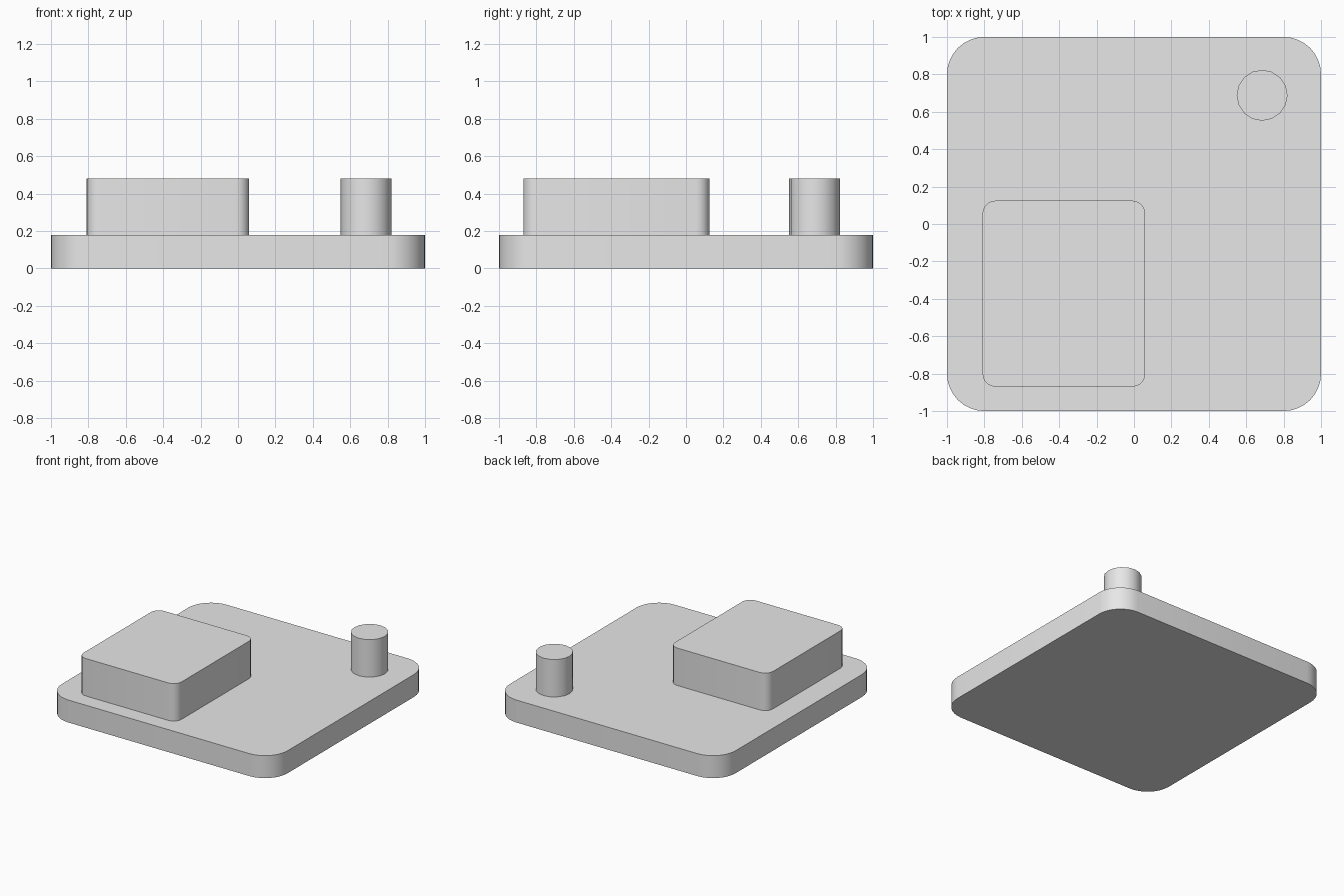
import bpy
import bmesh
from math import cos, sin, pi, radians

cube = bpy.data.objects.get("Cube")
if cube:
    bpy.data.objects.remove(cube, do_unlink=True)

# Single light grey material
grey = bpy.data.materials.new("light_grey")
grey.use_nodes = True
colour = (0.8, 0.8, 0.8, 1.0)
grey.diffuse_color = colour
grey.node_tree.nodes["Principled BSDF"].inputs["Base Color"].default_value = colour


def rounded_outline(x0, x1, y0, y1, radius, steps):
    """Counter-clockwise rectangle outline with rounded corners."""
    centres = [(x1 - radius, y1 - radius), (x0 + radius, y1 - radius),
               (x0 + radius, y0 + radius), (x1 - radius, y0 + radius)]
    points = []
    for corner, (cx, cy) in enumerate(centres):
        for i in range(steps + 1):
            a = (corner + i / steps) * pi / 2
            points.append((cx + radius * cos(a), cy + radius * sin(a)))
    return points


def circle_outline(cx, cy, radius, sides):
    return [(cx + radius * cos(2 * pi * i / sides),
             cy + radius * sin(2 * pi * i / sides)) for i in range(sides)]


def extrude_outline(name, outline, bottom, top):
    """Solid upright prism with smooth walls and sharp rims."""
    bm = bmesh.new()
    base = bm.faces.new([bm.verts.new((x, y, bottom)) for x, y in outline])
    made = bmesh.ops.extrude_face_region(bm, geom=[base], use_keep_orig=True)
    for v in made["geom"]:
        if isinstance(v, bmesh.types.BMVert):
            v.co.z = top
    bmesh.ops.recalc_face_normals(bm, faces=bm.faces)
    mesh = bpy.data.meshes.new(name)
    bm.to_mesh(mesh)
    bm.free()
    mesh.materials.append(grey)
    obj = bpy.data.objects.new(name, mesh)
    bpy.context.collection.objects.link(obj)
    bpy.ops.object.select_all(action="DESELECT")
    obj.select_set(True)
    bpy.context.view_layer.objects.active = obj
    bpy.ops.object.shade_smooth_by_angle(angle=radians(35))
    return obj


# Base slab
extrude_outline("base_plate", rounded_outline(-1, 1, -1, 1, 0.2, 8), 0, 0.18)
# Raised block, front right corner
extrude_outline("raised_block",
                rounded_outline(-0.81, 0.06, -0.87, 0.125, 0.07, 5), 0.18, 0.48)
# Round post, back left corner
extrude_outline("round_post", circle_outline(0.685, 0.688, 0.136, 16), 0.18, 0.48)
